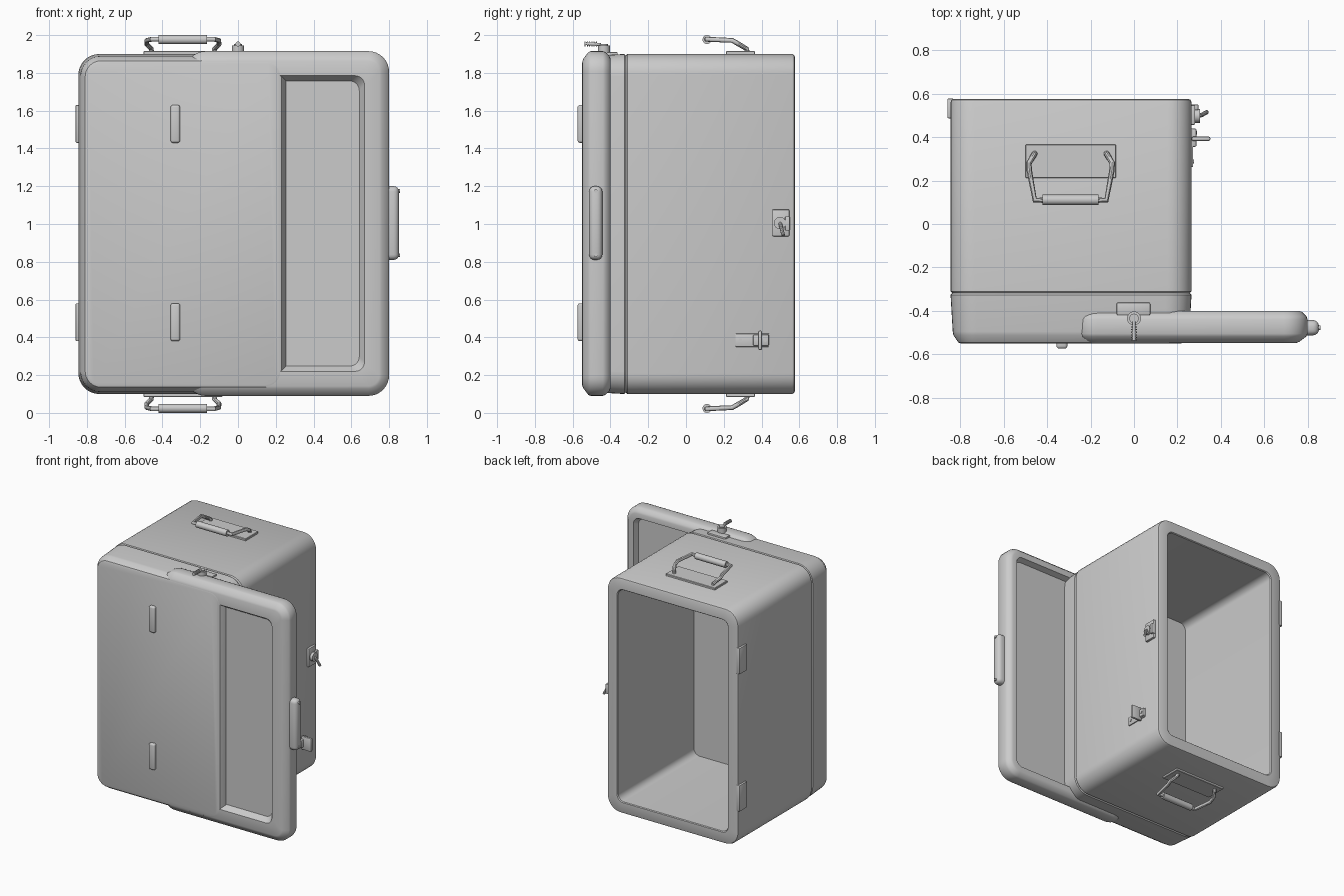
import bpy, bmesh
from math import sin, cos, pi
from mathutils import Vector

if "Cube" in bpy.data.objects:
    bpy.data.objects.remove(bpy.data.objects["Cube"])

grey = bpy.data.materials.new("light grey")
grey.use_nodes = True
tone = (0.6, 0.6, 0.6, 1)
grey.diffuse_color = tone
grey.node_tree.nodes["Principled BSDF"].inputs["Base Color"].default_value = tone


def finish(name, bm):
    """Turn a bmesh into a smooth object with sharp edges."""
    bmesh.ops.recalc_face_normals(bm, faces=bm.faces)
    me = bpy.data.meshes.new(name)
    bm.to_mesh(me)
    bm.free()
    me.materials.append(grey)
    ob = bpy.data.objects.new(name, me)
    bpy.context.collection.objects.link(ob)
    bpy.ops.object.select_all(action="DESELECT")
    ob.select_set(True)
    bpy.context.view_layer.objects.active = ob
    bpy.ops.object.shade_smooth_by_angle(angle=0.6)
    return ob


def rounded_loft(name, center, half, radius, rings, closed=False, steps=8):
    """Loft rounded rectangles (y, inset) along the depth."""
    bm = bmesh.new()
    loops = []
    for y, inset in rings:
        r = max(radius - inset, 0.05)
        hx, hz = half[0] - inset - r, half[1] - inset - r
        loop = []
        for q, (sx, sz) in enumerate([(1, 1), (-1, 1), (-1, -1), (1, -1)]):
            for i in range(steps + 1):
                a = (q + i / steps) * pi / 2
                loop.append(bm.verts.new((center[0] + sx * hx + r * cos(a), y,
                                          center[1] + sz * hz + r * sin(a))))
        loops.append(loop)
    pairs = list(zip(loops, loops[1:]))
    if closed:
        pairs.append((loops[-1], loops[0]))
    else:
        bm.faces.new(loops[0])
        bm.faces.new(loops[-1])
    n = len(loops[0])
    for a, b in pairs:
        for i in range(n):
            j = (i + 1) % n
            bm.faces.new((a[i], a[j], b[j], b[i]))
    return finish(name, bm)


def box(name, low, high, bevel=0.0, segments=2):
    bm = bmesh.new()
    bmesh.ops.create_cube(bm, size=1)
    low, high = Vector(low), Vector(high)
    for v in bm.verts:
        v.co = (low + high) / 2 + v.co * (high - low)
    if bevel:
        bmesh.ops.bevel(bm, geom=bm.edges[:], offset=bevel, segments=segments,
                        profile=0.5, affect="EDGES")
    return finish(name, bm)


def rod(name, start, end, radius, sides=14):
    bm = bmesh.new()
    start, end = Vector(start), Vector(end)
    axis = end - start
    bmesh.ops.create_cone(bm, cap_ends=True, segments=sides, radius1=radius,
                          radius2=radius, depth=axis.length)
    bm.transform(axis.to_track_quat("Z", "Y").to_matrix().to_4x4())
    bmesh.ops.translate(bm, vec=(start + end) / 2, verts=bm.verts)
    return finish(name, bm)


def bent_rod(name, points, radius):
    cu = bpy.data.curves.new(name, "CURVE")
    cu.dimensions = "3D"
    cu.bevel_depth, cu.bevel_resolution, cu.use_fill_caps = radius, 3, True
    sp = cu.splines.new("POLY")
    sp.points.add(len(points) - 1)
    for p, co in zip(sp.points, points):
        p.co = (*co, 1)
    cu.materials.append(grey)
    ob = bpy.data.objects.new(name, cu)
    bpy.context.collection.objects.link(ob)
    bpy.ops.object.select_all(action="DESELECT")
    ob.select_set(True)
    bpy.context.view_layer.objects.active = ob
    bpy.ops.object.convert(target="MESH")
    bpy.ops.object.shade_smooth_by_angle(angle=0.6)


# Hollow body, open at the back
rounded_loft("case_body", (-0.29, 1), (0.555, 0.9), 0.11, [
    (-0.318, 0.008), (-0.31, 0), (0.56, 0), (0.572, 0.005), (0.576, 0.014),
    (0.576, 0.085), (0.57, 0.09), (-0.318, 0.09)], closed=True)

# Solid front cover that closes the front of the body
rounded_loft("front_cover", (-0.29, 1), (0.555, 0.9), 0.12, [
    (-0.551, 0.05), (-0.546, 0.036), (-0.512, 0.013), (-0.495, 0.01),
    (-0.326, 0), (-0.318, 0.008), (-0.318, 0.09), (-0.345, 0.09)])

# Door panel, slid aside, recessed on both faces
rounded_loft("door_panel", (0.26, 1.0025), (0.54, 0.9125), 0.11, [
    (-0.505, 0.158), (-0.548, 0.13), (-0.548, 0.052), (-0.542, 0.038),
    (-0.518, 0.006), (-0.505, 0), (-0.44, 0), (-0.425, 0.006), (-0.405, 0.026),
    (-0.4, 0.04), (-0.4, 0.075), (-0.44, 0.09), (-0.44, 0.1)])

# Hinges on the front and on the side
for label, z in (("lower", 0.38), ("upper", 1.43)):
    box(label + "_front_hinge", (-0.357, -0.574, z), (-0.307, -0.53, z + 0.2), 0.012, 3)
    box(label + "_side_hinge", (-0.86, 0.487, z), (-0.83, 0.578, z + 0.2), 0.006)

# Grip on the free edge of the door
box("door_grip", (0.768, -0.513, 0.81), (0.852, -0.443, 1.2), 0.028, 4)
for z in (0.835, 1.175):
    rod("grip_screw", (0.84, -0.478, z), (0.858, -0.478, z), 0.01)

# Carrying handles, mirrored on the top and the bottom
for label, side in (("top", 1), ("bottom", -1)):
    def at(x, y, h):
        return (x, y, 1 + side * h)
    ends = sorted((1 + side * 0.89, 1 + side * 0.915))
    box(label + "_handle_plate", (-0.5, 0.212, ends[0]), (-0.083, 0.366, ends[1]), 0.003, 1)
    for m in (-1, 1):
        mid = -0.292
        bent_rod(label + "_handle_arm", [
            at(mid + m * 0.165, 0.325, 0.91), at(mid + m * 0.168, 0.32, 0.928),
            at(mid + m * 0.192, 0.28, 0.952), at(mid + m * 0.19, 0.245, 0.972),
            at(mid + m * 0.165, 0.11, 0.978), at(mid + m * 0.12, 0.11, 0.978)], 0.013)
    rod(label + "_handle_grip", at(-0.422, 0.111, 0.976), at(-0.164, 0.111, 0.976), 0.024, 12)

# Plunger bolt on the top edge of the door
box("bolt_plate", (-0.08, -0.42, 1.89), (0.075, -0.362, 1.91), 0.006)
rod("bolt_collar", (0, -0.435, 1.9), (0, -0.435, 1.945), 0.032, 24)
rod("bolt_cap", (0, -0.435, 1.945), (0, -0.435, 1.953), 0.022, 20)
rod("bolt_pin", (0, -0.45, 1.95), (0, -0.535, 1.955), 0.008)
for i in range(6):
    y = -0.472 - i * 0.012
    rod("bolt_thread", (0, y, 1.953), (0, y - 0.005, 1.953), 0.013)

# Turning latch on the side
box("latch_plate", (0.25, 0.457, 0.935), (0.282, 0.547, 1.077), 0.006)
box("latch_keeper", (0.25, 0.525, 0.965), (0.297, 0.55, 1.04), 0.004)
rod("latch_boss", (0.27, 0.498, 1.005), (0.303, 0.498, 1.005), 0.032, 24)
bent_rod("latch_lever", [(0.295, 0.498, 1.005), (0.312, 0.502, 0.99),
                         (0.335, 0.515, 0.94)], 0.01)

# Door catch low on the side
box("catch_base", (0.25, 0.262, 0.35), (0.272, 0.44, 0.42), 0.004)
box("catch_block", (0.26, 0.355, 0.355), (0.288, 0.44, 0.415), 0.008)
box("catch_tongue", (0.265, 0.382, 0.332), (0.352, 0.403, 0.436), 0.009)
for y in (0.288, 0.42):
    rod("catch_screw", (0.265, y, 0.385), (0.277 if y < 0.3 else 0.291, y, 0.385), 0.009)
